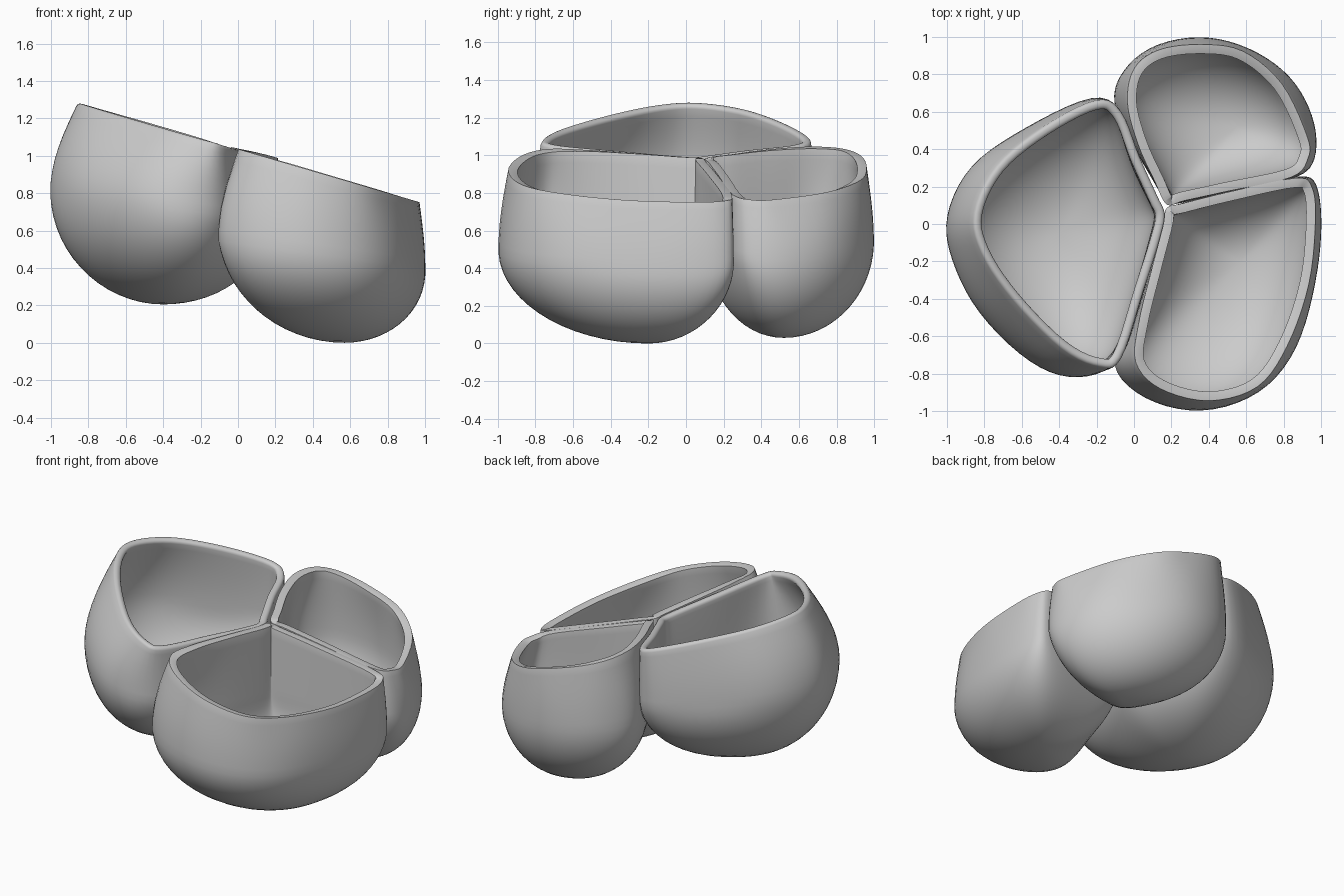
import bpy, bmesh, math
from mathutils import Vector

if "Cube" in bpy.data.objects:
    bpy.data.objects.remove(bpy.data.objects["Cube"])

SUB = 5       # samples between outline points
UPPER = 8     # rings from rim to widest part
LOWER = 15    # rings from widest part to the bottom


def rim_height(x):
    # all three openings lie in one tilted plane
    return 1.036 - 0.293 * x


def smooth_loop(points):
    # closed Catmull-Rom curve through paired rim / belly points
    pts, out = [Vector(p) for p in points], []
    n = len(pts)
    for i in range(n):
        a, b, c, d = (pts[(i + k) % n] for k in (-1, 0, 1, 2))
        for j in range(SUB):
            t = j / SUB
            out.append(0.5 * (2 * b + (c - a) * t + (2 * a - 5 * b + 4 * c - d) * t * t
                              + (3 * b - a - 3 * c + d) * t ** 3))
    return out


def relax(ring, steps):
    # round off the corners of a ring while keeping its overall size
    n = len(ring)
    mid = sum(ring, Vector((0, 0, 0))) / n
    for _ in range(steps):
        ring = [ring[i] * 0.5 + (ring[i - 1] + ring[(i + 1) % n]) * 0.25 for i in range(n)]
    grow = (0.5 + 0.5 * math.cos(2 * math.pi / n)) ** -steps
    return [mid + (p - mid) * grow for p in ring]


def cup(name, outline, bottom, belly_height):
    loop = smooth_loop(outline)
    bottom = Vector(bottom)
    bm = bmesh.new()
    rings = []
    # upper wall: rim curving out to the gently tilted belly line
    for k in range(UPPER):
        s = math.sin(k / UPPER * math.pi / 2)
        ring = []
        for rx, ry, mx, my in loop:
            z0, z1 = rim_height(rx), belly_height - 0.13 * mx
            ring.append(Vector((rx + (mx - rx) * s, ry + (my - ry) * s,
                                z0 + (z1 - z0) * k / UPPER)))
        rings.append(relax(ring, k // 2))
    # lower bowl: belly rounding in to the bottom
    for k in range(LOWER):
        a = k / LOWER * math.pi / 2
        c, s = math.cos(a), math.sin(a)
        ring = []
        for rx, ry, mx, my in loop:
            belly = Vector((mx, my, belly_height - 0.13 * mx))
            p = bottom + (belly - bottom) * c
            p.z = bottom.z + (belly.z - bottom.z) * (1 - s)
            ring.append(p)
        rings.append(relax(ring, UPPER // 2 + 5 * k))
    rings = [[bm.verts.new(p) for p in ring] for ring in rings]
    n = len(loop)
    for r0, r1 in zip(rings, rings[1:]):
        for i in range(n):
            j = (i + 1) % n
            bm.faces.new((r0[i], r0[j], r1[j], r1[i]))
    tip = bm.verts.new(bottom)
    for i in range(n):
        bm.faces.new((rings[-1][i], rings[-1][(i + 1) % n], tip))
    bmesh.ops.recalc_face_normals(bm, faces=bm.faces)
    # outward normals: the bottom faces must point down
    bm.normal_update()
    if tip.link_faces[0].normal.z > 0:
        bmesh.ops.reverse_faces(bm, faces=bm.faces)
    mesh = bpy.data.meshes.new(name)
    bm.to_mesh(mesh)
    bm.free()
    ob = bpy.data.objects.new(name, mesh)
    bpy.context.collection.objects.link(ob)
    # wall thickness and rounded lip
    wall = ob.modifiers.new("wall", 'SOLIDIFY')
    wall.thickness, wall.offset = 0.05, -1
    lip = ob.modifiers.new("lip", 'BEVEL')
    lip.width, lip.segments = 0.02, 3
    lip.limit_method, lip.angle_limit = 'ANGLE', math.radians(55)
    for p in mesh.polygons:
        p.use_smooth = True
    return ob


# each row: rim x, rim y, belly x, belly y
cup("left_cup", [
    (.165, .05, .155, .05), (.125, .15, .115, .15), (.03, .36, .02, .35), (-.07, .60, -.06, .59),
    (-.20, .66, -.22, .68), (-.48, .52, -.58, .51), (-.73, .31, -.87, .31), (-.85, .06, -1.0, .04),
    (-.81, -.15, -.97, -.19), (-.64, -.40, -.83, -.47), (-.38, -.66, -.55, -.74),
    (-.18, -.76, -.30, -.82), (-.07, -.72, -.07, -.72), (.05, -.36, .05, -.36),
    (.14, -.08, .13, -.08)], (-.40, -.05, .205), .67)

cup("front_cup", [
    (.175, .085, .18, .08), (.26, .11, .27, .11), (.50, .17, .50, .17), (.86, .245, .86, .25),
    (.95, .20, .97, .22), (.97, .02, 1.0, .0), (.935, -.32, .97, -.30), (.82, -.65, .87, -.66),
    (.66, -.87, .67, -.90), (.40, -.945, .36, -1.0), (.14, -.88, .06, -.93),
    (.01, -.74, -.115, -.75), (.025, -.53, -.02, -.52), (.095, -.24, .09, -.24),
    (.155, -.01, .155, -.01)], (.57, -.20, .0), .53)

cup("back_cup", [
    (.175, .105, .18, .11), (.27, .125, .28, .125), (.50, .175, .50, .17), (.84, .25, .88, .25),
    (.93, .35, .97, .38), (.925, .47, .95, .58), (.79, .75, .83, .79), (.58, .925, .61, .94),
    (.35, .96, .35, 1.0), (.13, .93, .08, .94), (.0, .83, -.08, .78), (-.035, .65, -.10, .62),
    (.02, .43, -.01, .43), (.11, .23, .11, .23)],
    (.55, .52, .03), .57)
